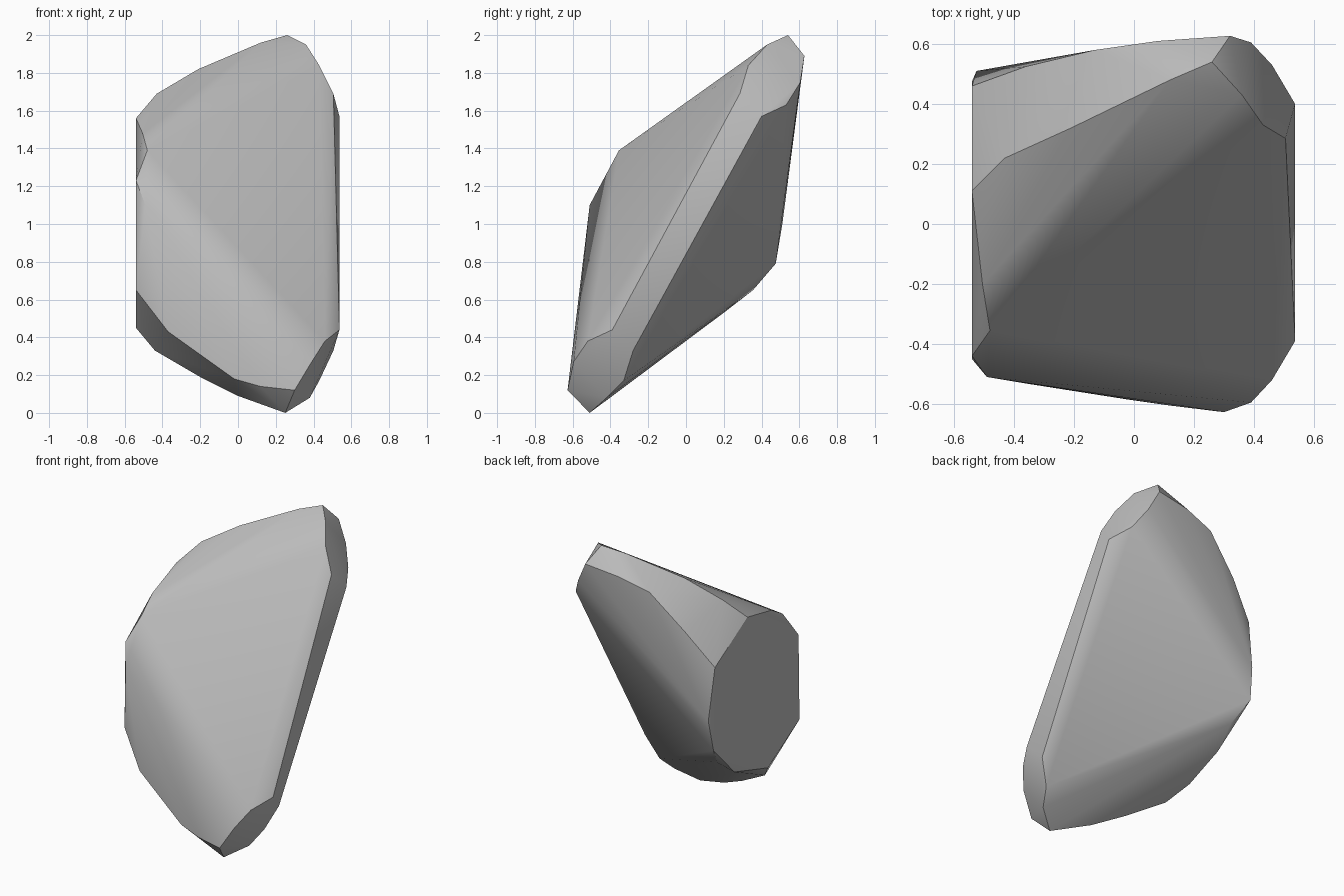
import bpy, bmesh, math

cube = bpy.data.objects.get("Cube")
if cube:
    bpy.data.objects.remove(cube, do_unlink=True)


def make_material(name, colour):
    material = bpy.data.materials.new(name)
    material.use_nodes = True
    material.diffuse_color = colour
    shader = next(n for n in material.node_tree.nodes if n.type == 'BSDF_PRINCIPLED')
    shader.inputs["Base Color"].default_value = colour
    return material


def build_hull(name, rims, material, sharp_angle):
    """Wrap a convex skin around the rim outlines."""
    bm = bmesh.new()
    for rim in rims:
        for point in rim:
            bm.verts.new(point)
    result = bmesh.ops.convex_hull(bm, input=bm.verts[:])
    # Remove points that fell inside the skin
    loose = [v for v in bm.verts if not v.link_faces]
    bmesh.ops.delete(bm, geom=loose, context='VERTS')
    bmesh.ops.recalc_face_normals(bm, faces=bm.faces[:])
    mesh = bpy.data.meshes.new(name)
    bm.to_mesh(mesh)
    bm.free()
    mesh.materials.append(material)
    obj = bpy.data.objects.new(name, mesh)
    bpy.context.collection.objects.link(obj)
    # Soft broad faces, crisp chipped rims
    bpy.ops.object.select_all(action='DESELECT')
    obj.select_set(True)
    bpy.context.view_layer.objects.active = obj
    bpy.ops.object.shade_smooth_by_angle(angle=sharp_angle)
    return obj


# Rim of the broad front face, from the upper tip around to the flat side
front_rim = [
    (.26, .54, 2), (.36, .43, 1.95), (.43, .33, 1.84), (.505, .285, 1.69),
    (.537, -.39, .44), (.46, -.52, .38), (.39, -.595, .27), (.3, -.627, .12),
    (.12, -.605, .14), (-.02, -.585, .18), (-.37, -.53, .43), (-.54, -.45, .65),
    (-.49, -.51, 1.1), (-.54, -.44, 1.23), (-.48, -.355, 1.39),
    (-.505, -.2, 1.48), (-.54, .11, 1.56), (-.43, .22, 1.69),
    (-.21, .32, 1.82), (.12, .48, 1.96),
]

# Rim of the broad back face, from the lower tip around to the flat side
back_rim = [
    (.25, -.51, 0), (.38, -.42, .08), (.43, -.33, .17), (.505, -.28, .33),
    (.537, .4, 1.57), (.46, .53, 1.63), (.39, .605, 1.75), (.32, .627, 1.89),
    (.08, .61, 1.86), (-.13, .58, 1.8), (-.36, .525, 1.57), (-.54, .46, 1.35),
    (-.525, .51, 1), (-.54, .475, .79), (-.48, .355, .65),
    (-.505, .2, .53), (-.54, -.11, .45), (-.44, -.22, .33),
    (-.2, -.32, .19), (0, -.41, .09),
]

stone = make_material("stone grey", (.5, .5, .5, 1))
build_hull("rock", (front_rim, back_rim), stone, math.radians(30))
